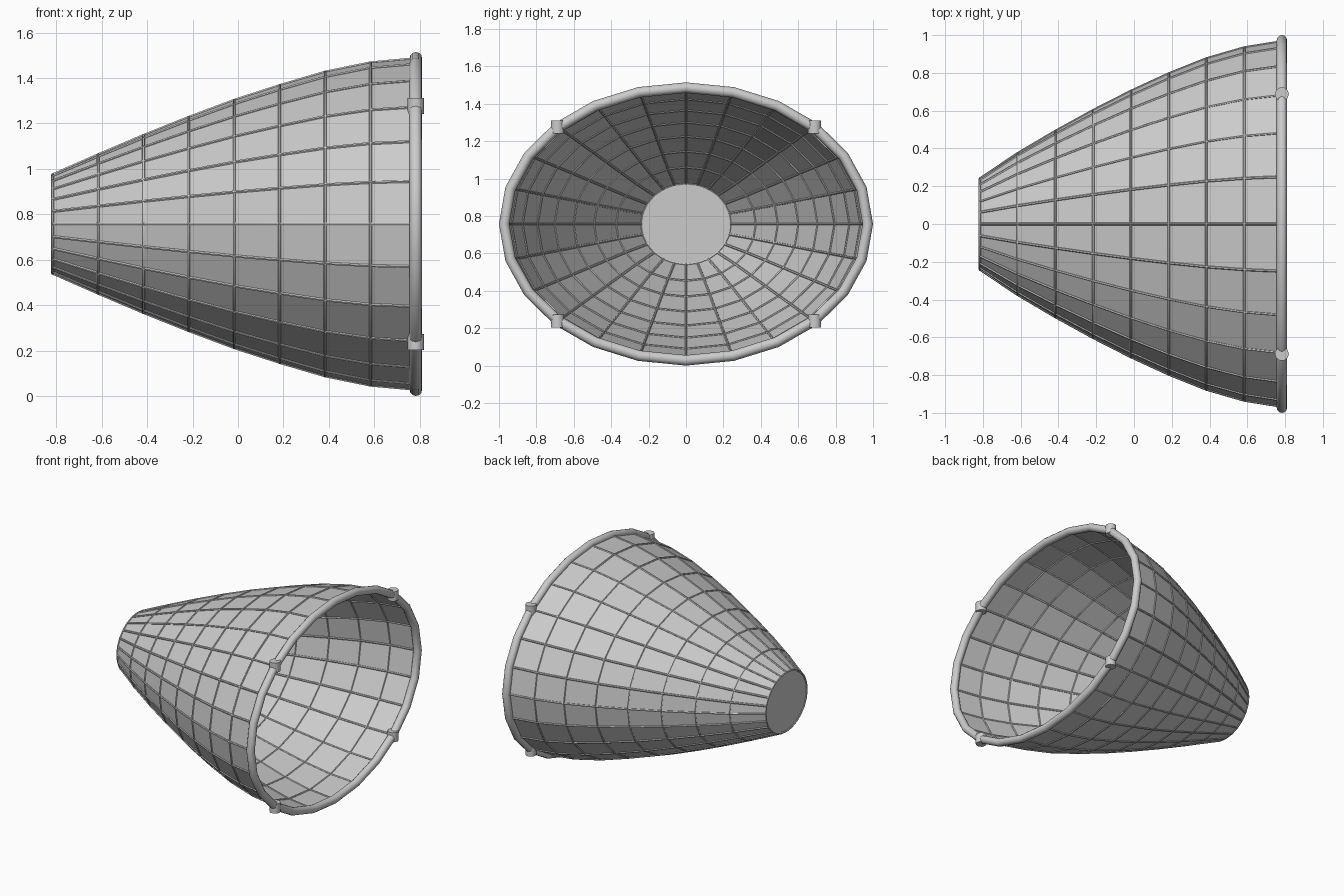
import bpy, bmesh, math

if "Cube" in bpy.data.objects:
    bpy.data.objects.remove(bpy.data.objects["Cube"])

SIDES = 24          # facets around the basket
CZ = 0.757          # height of the centre axis
X0, STEP = -0.816, 0.2
# half-width (y) and half-height (z) of each cross-section, small end to mouth
SECTIONS = [(0.240, 0.217), (0.374, 0.305), (0.492, 0.390), (0.602, 0.470),
            (0.704, 0.545), (0.796, 0.610), (0.876, 0.669), (0.934, 0.710),
            (0.966, 0.728)]

grey = bpy.data.materials.new("light_grey")
grey.diffuse_color = (0.6, 0.6, 0.6, 1)
grey.use_nodes = True
grey.node_tree.nodes["Principled BSDF"].inputs["Base Color"].default_value = grey.diffuse_color


def ellipse(x, ry, rz):
    return [(x, ry * math.cos(2 * math.pi * i / SIDES),
             CZ + rz * math.sin(2 * math.pi * i / SIDES)) for i in range(SIDES)]


def rods(name, paths, radius, closed, res):
    """Round rods swept along straight-segment paths."""
    cu = bpy.data.curves.new(name, 'CURVE')
    cu.dimensions = '3D'
    cu.bevel_depth = radius
    cu.bevel_resolution = res
    cu.use_fill_caps = not closed
    for path in paths:
        sp = cu.splines.new('POLY')
        sp.points.add(len(path) - 1)
        for p, co in zip(sp.points, path):
            p.co = (*co, 1)
        sp.use_cyclic_u = closed
    cu.materials.append(grey)
    ob = bpy.data.objects.new(name, cu)
    bpy.context.collection.objects.link(ob)
    bpy.ops.object.select_all(action='DESELECT')
    bpy.context.view_layer.objects.active = ob
    ob.select_set(True)
    bpy.ops.object.convert(target='MESH')
    bpy.ops.object.shade_smooth_by_angle(angle=math.radians(40))


loops = [ellipse(X0 + STEP * k, ry, rz) for k, (ry, rz) in enumerate(SECTIONS)]

# Faceted shell, closed at the small end and open at the mouth
bm = bmesh.new()
rows = [[bm.verts.new(p) for p in loop] for loop in loops]
for a, b in zip(rows, rows[1:]):
    for i in range(SIDES):
        j = (i + 1) % SIDES
        bm.faces.new((a[i], b[i], b[j], a[j]))
bm.faces.new(rows[0])
bmesh.ops.recalc_face_normals(bm, faces=bm.faces)
mesh = bpy.data.meshes.new("shell")
bm.to_mesh(mesh)
bm.free()
mesh.materials.append(grey)
bpy.context.collection.objects.link(bpy.data.objects.new("shell", mesh))

# Thin wire frame: hoops around, ribs along
rods("hoops", loops, 0.007, True, 1)
rods("ribs", [list(r) for r in zip(*loops)], 0.007, False, 1)

# Thick rim at the mouth
RX, RY, RZ = 0.783, 0.972, 0.729
rods("rim", [ellipse(RX, RY, RZ)], 0.028, True, 4)

# Four upright pegs on the rim diagonals
for sy in (-1, 1):
    for sz in (-1, 1):
        bpy.ops.mesh.primitive_cylinder_add(
            vertices=10, radius=0.037, depth=0.07,
            location=(RX, sy * RY * math.sqrt(0.5), CZ + sz * 0.519),
            rotation=(0, 0, math.pi / 2))
        peg = bpy.context.object
        peg.name = "peg"
        peg.data.materials.append(grey)
        bpy.ops.object.shade_smooth_by_angle(angle=math.radians(40))
